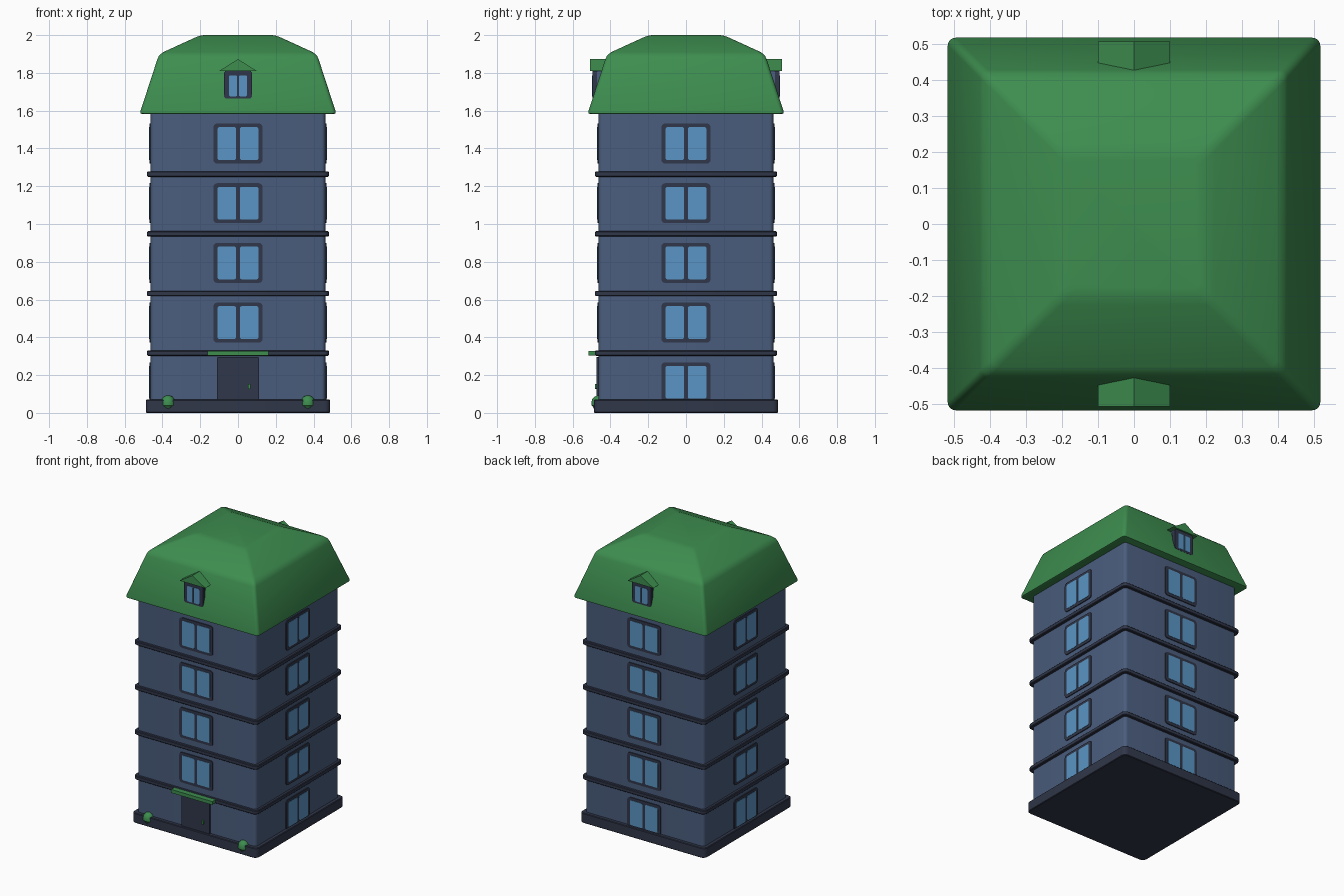
import bpy, math
from mathutils import Matrix, Vector

if "Cube" in bpy.data.objects:
    bpy.data.objects.remove(bpy.data.objects["Cube"])


def material(name, rgb):
    m = bpy.data.materials.new(name)
    m.diffuse_color = (*rgb, 1)
    m.use_nodes = True
    m.node_tree.nodes["Principled BSDF"].inputs["Base Color"].default_value = m.diffuse_color
    return m


WALL = material("slate blue wall", (0.069, 0.109, 0.205))
TRIM = material("dark trim", (0.030, 0.038, 0.067))
GLASS = material("blue glass", (0.102, 0.301, 0.558))
GREEN = material("roof green", (0.047, 0.266, 0.078))


def outline(w, h, r, seg=4):
    """Rounded rectangle with half sizes w, h, counter-clockwise."""
    pts = []
    for k, (sx, sy) in enumerate([(1, 1), (-1, 1), (-1, -1), (1, -1)]):
        for i in range(seg + 1):
            a = math.pi / 2 * (k + i / seg)
            pts.append((sx * (w - r) + r * math.cos(a), sy * (h - r) + r * math.sin(a)))
    return pts


def loft(name, rings, mat, matrix=Matrix(), angle=35):
    """Skin equal-length rings of 3D points and cap both ends."""
    n = len(rings[0])
    verts = [matrix @ Vector(p) for ring in rings for p in ring]
    faces = [(j * n + i, j * n + (i + 1) % n, (j + 1) * n + (i + 1) % n, (j + 1) * n + i)
             for j in range(len(rings) - 1) for i in range(n)]
    faces += [tuple(reversed(range(n))), tuple(range((len(rings) - 1) * n, len(rings) * n))]
    me = bpy.data.meshes.new(name)
    me.from_pydata(verts, [], faces)
    me.polygons.foreach_set("use_smooth", [True] * len(faces))
    me.set_sharp_from_angle(angle=math.radians(angle))
    me.materials.append(mat)
    ob = bpy.data.objects.new(name, me)
    bpy.context.collection.objects.link(ob)
    return ob


def tower(name, profile, r, mat):
    """Rounded square stack from (half width, z) pairs."""
    return loft(name, [[(x, y, z) for x, y in outline(s, s, r)] for s, z in profile], mat)


def plate(name, x, z, w, h, r, back, front, mat, side=0):
    """Rounded plate on a wall; side counts quarter turns from the front."""
    out = outline(w, h, r)
    rings = [[(x + u, -d, z + v) for u, v in out] for d in (back, front)]
    return loft(name, rings, mat, Matrix.Rotation(side * math.pi / 2, 4, 'Z'))


# Walls, plinth and floor bands
FLOOR = 0.316
tower("walls", [(0.462, 0.02), (0.462, 1.60)], 0.022, WALL)
tower("plinth", [(0.483, 0), (0.487, 0.004), (0.487, 0.066), (0.483, 0.07)], 0.03, TRIM)
for k in range(1, 5):
    z = FLOOR * k
    tower(f"floor_band_{k}", [(0.477, z - 0.014), (0.481, z - 0.01),
                              (0.481, z + 0.01), (0.477, z + 0.014)], 0.03, TRIM)

# Rounded two-slope roof
tower("roof", [(0.508, 1.583), (0.516, 1.586), (0.517, 1.596), (0.427, 1.872), (0.418, 1.892),
               (0.396, 1.91), (0.225, 1.988), (0.205, 1.996), (0.18, 2.0)], 0.022, GREEN)

# Windows on every side, with the door in place of the lowest front one
for side in range(4):
    for k in range(5):
        if side == 0 and k == 0:
            continue
        z = 0.162 + FLOOR * k
        plate("window_frame", 0, z, 0.13, 0.106, 0.02, 0.45, 0.468, TRIM, side)
        for s in (-1, 1):
            plate("window_pane", s * 0.059, z, 0.049, 0.087, 0.01, 0.46, 0.470, GLASS, side)

# Dormers at front and back
for side in (0, 2):
    turn = Matrix.Rotation(side * math.pi / 2, 4, 'Z')
    plate("dormer_wall", 0, 1.74, 0.068, 0.08, 0.004, 0.40, 0.490, WALL, side)
    plate("dormer_frame", 0, 1.737, 0.074, 0.073, 0.015, 0.47, 0.496, TRIM, side)
    for s in (-1, 1):
        plate("dormer_pane", s * 0.026, 1.731, 0.021, 0.055, 0.006, 0.48, 0.498, GLASS, side)
    gable = [(-0.1, 1.81), (0.1, 1.81), (0, 1.873)]
    loft("dormer_roof", [[(x, -d, z) for x, z in gable] for d in (0.38, 0.507)], GREEN, turn)

# Entrance
plate("door", 0, 0.18, 0.11, 0.115, 0.004, 0.45, 0.473, TRIM)
plate("door_handle", 0.06, 0.14, 0.007, 0.013, 0.003, 0.47, 0.483, GREEN)
plate("door_canopy", 0, 0.316, 0.161, 0.012, 0.003, 0.45, 0.516, GREEN)

# Small shrubs beside the entrance
for s in (-1, 1):
    prof = [(0.012, 0.004), (0.02, 0.012), (0.03, 0.034), (0.038, 0.04), (0.038, 0.055),
            (0.034, 0.072), (0.022, 0.086), (0.008, 0.092)]
    rings = [[(s * 0.37 + r * math.cos(i * math.pi / 6), -0.463 + r * math.sin(i * math.pi / 6), z)
              for i in range(12)] for r, z in prof]
    loft("shrub", rings, GREEN)
